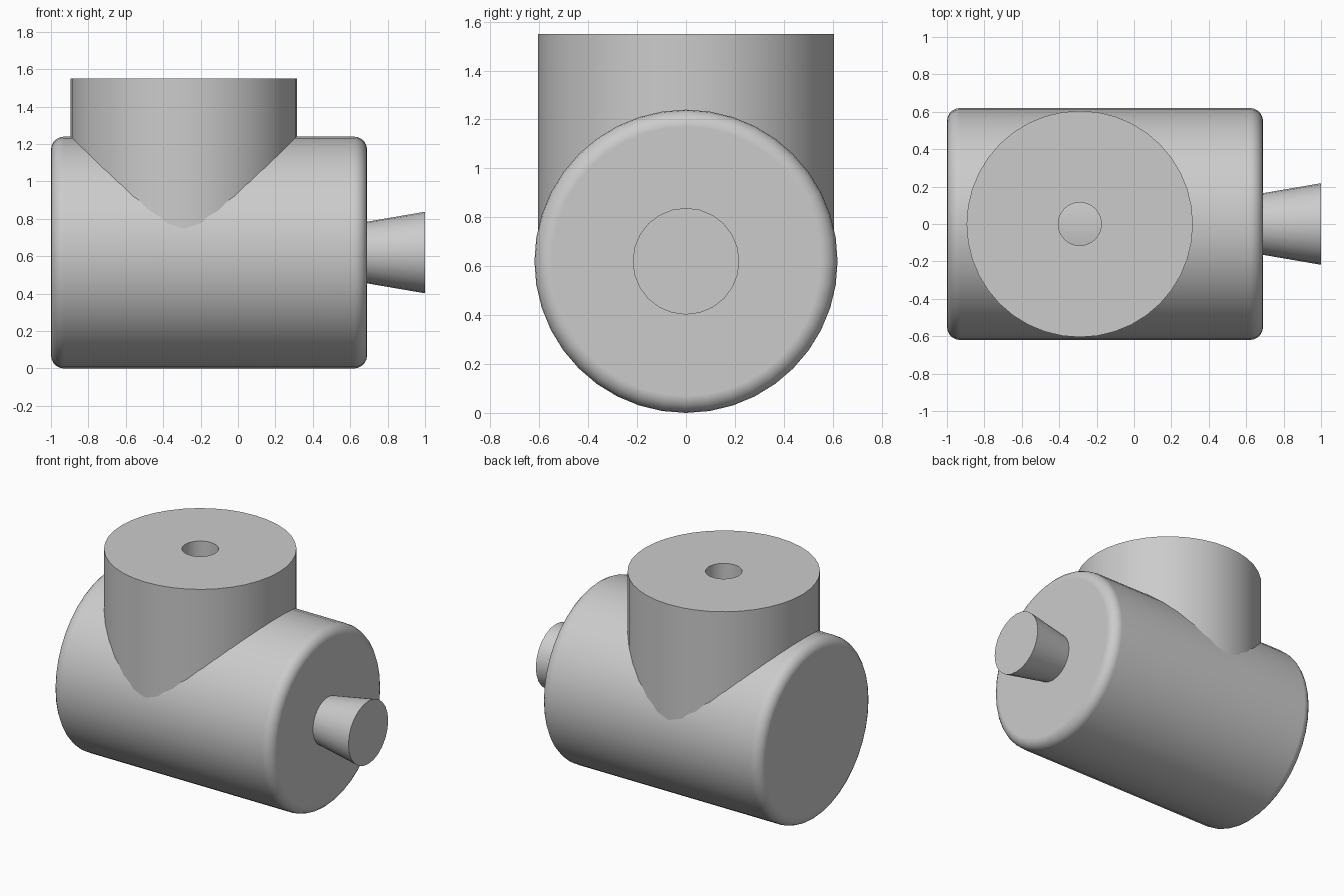
import bpy, bmesh
from math import sin, cos, pi
from mathutils import Matrix

if "Cube" in bpy.data.objects:
    bpy.data.objects.remove(bpy.data.objects["Cube"], do_unlink=True)

grey = bpy.data.materials.new("plain grey")
grey.use_nodes = True
colour = (0.6, 0.6, 0.6, 1)
grey.diffuse_color = colour
grey.node_tree.nodes["Principled BSDF"].inputs["Base Color"].default_value = colour


def lathe(name, profile, sides, matrix):
    """Turn (radius, height) points about local z, with both ends capped."""
    bm = bmesh.new()
    rings = [[bm.verts.new((r * cos(2 * pi * i / sides), r * sin(2 * pi * i / sides), h))
              for i in range(sides)] for r, h in profile]
    for a, b in zip(rings, rings[1:]):
        for i in range(sides):
            j = (i + 1) % sides
            bm.faces.new((a[i], a[j], b[j], b[i]))
    bm.faces.new(rings[0][::-1])
    bm.faces.new(rings[-1])
    bmesh.ops.recalc_face_normals(bm, faces=bm.faces)
    bm.transform(matrix)
    mesh = bpy.data.meshes.new(name)
    bm.to_mesh(mesh)
    bm.free()
    mesh.materials.append(grey)
    obj = bpy.data.objects.new(name, mesh)
    bpy.context.collection.objects.link(obj)
    bpy.ops.object.select_all(action='DESELECT')
    obj.select_set(True)
    bpy.context.view_layer.objects.active = obj
    bpy.ops.object.shade_smooth_by_angle(angle=pi / 6)
    # keep the flat ends evenly shaded
    mod = obj.modifiers.new("flat_ends", 'WEIGHTED_NORMAL')
    mod.keep_sharp = True
    return obj


axis_z = 0.62
along_x = Matrix.Translation((0, 0, axis_z)) @ Matrix.Rotation(pi / 2, 4, 'Y')

# horizontal body with rounded rims
radius, left, right, rim, steps = 0.62, -1.0, 0.69, 0.07, 5
arc = [(rim * (1 - sin(pi / 2 * k / steps)), rim * (1 - cos(pi / 2 * k / steps)))
       for k in range(steps + 1)]
body_profile = [(radius - dr, left + dx) for dx, dr in
                ((b, a) for a, b in arc)]
body_profile += [(radius - dr, right - dx) for dx, dr in
                 ((b, a) for a, b in reversed(arc))]
lathe("body", body_profile, 40, along_x)

# upright neck with a bored hole
lathe("neck", [(0.605, axis_z), (0.605, 1.55), (0.115, 1.55), (0.115, 0.9)], 40,
      Matrix.Translation((-0.29, 0, 0)))

# flared knob on the end
lathe("knob", [(0.158, 0.65), (0.218, 1.0)], 24, along_x)
